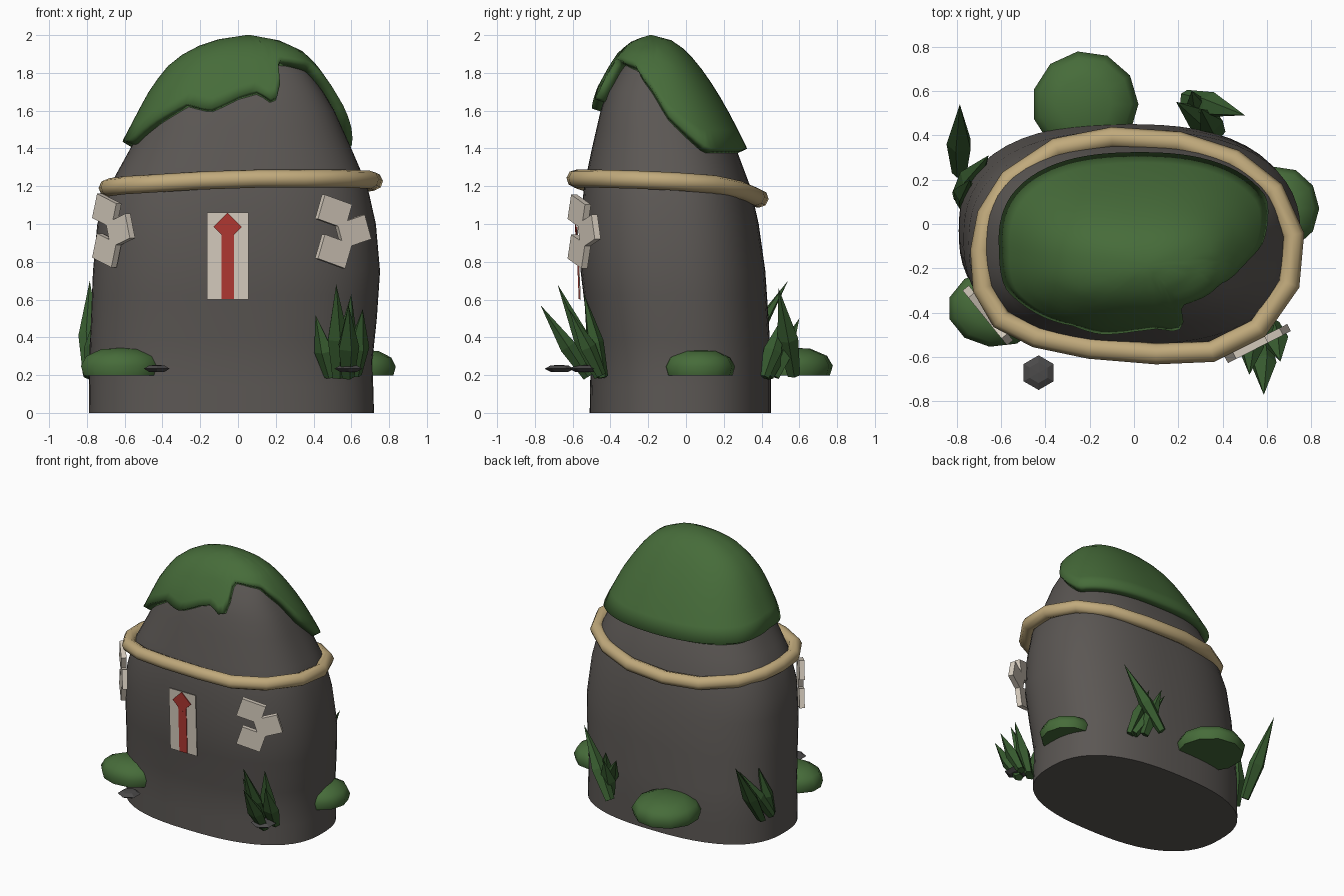
import bpy, bmesh, math
from mathutils import Vector, Matrix

if "Cube" in bpy.data.objects:
    bpy.data.objects.remove(bpy.data.objects["Cube"])


def material(name, r, g, b):
    m = bpy.data.materials.new(name)
    m.diffuse_color = (r, g, b, 1)
    m.use_nodes = True
    m.node_tree.nodes["Principled BSDF"].inputs["Base Color"].default_value = m.diffuse_color
    return m


STONE = material("stone grey", 0.105, 0.095, 0.088)
MOSS = material("moss green", 0.062, 0.15, 0.042)
GRASS = material("grass green", 0.04, 0.11, 0.03)
ROPE = material("straw rope", 0.53, 0.40, 0.20)
PAPER = material("off white paper", 0.68, 0.61, 0.52)
RED = material("faded red", 0.44, 0.04, 0.032)
PEBBLE = material("dark pebble", 0.07, 0.068, 0.068)


def make(name, bm, mat, smooth=None):
    bmesh.ops.recalc_face_normals(bm, faces=bm.faces)
    me = bpy.data.meshes.new(name)
    bm.to_mesh(me)
    bm.free()
    ob = bpy.data.objects.new(name, me)
    bpy.context.collection.objects.link(ob)
    me.materials.append(mat)
    if smooth:
        bpy.ops.object.select_all(action='DESELECT')
        ob.select_set(True)
        bpy.context.view_layer.objects.active = ob
        bpy.ops.object.shade_smooth_by_angle(angle=math.radians(smooth))
    return ob


def loft(bm, rings, bottom=True, top=None):
    """Skin closed rings of points; top is an optional apex point."""
    vs = [[bm.verts.new(p) for p in r] for r in rings]
    n = len(vs[0])
    for a, b in zip(vs, vs[1:]):
        for i in range(n):
            j = (i + 1) % n
            bm.faces.new((a[i], a[j], b[j], b[i]))
    if bottom:
        bm.faces.new(vs[0][::-1])
    if top is not None:
        t = bm.verts.new(top)
        for i in range(n):
            bm.faces.new((vs[-1][i], vs[-1][(i + 1) % n], t))


def lerp_table(table, x):
    for a, b in zip(table, table[1:]):
        if x <= b[0]:
            f = (x - a[0]) / (b[0] - a[0])
            return [p + (q - p) * f for p, q in zip(a[1:], b[1:])]
    return list(table[-1][1:])


# Boulder: z, x min, x max, y min, y max
SECTIONS = [
    (0.0, -.79, .72, -.51, .45), (.28, -.787, .712, -.505, .45),
    (.5, -.778, .735, -.528, .437), (.75, -.768, .752, -.558, .42),
    (1.0, -.745, .73, -.558, .385), (1.2, -.68, .685, -.54, .34),
    (1.4, -.57, .60, -.498, .265), (1.6, -.465, .51, -.452, .16),
    (1.7, -.41, .45, -.42, .10), (1.8, -.33, .38, -.365, .03),
    (1.87, -.24, .31, -.32, -.03), (1.92, -.12, .20, -.26, -.09),
    (1.945, .05, .06, -.19, -.18)]
APEX = Vector((.055, -.185, 1.947))


def boulder_point(deg, z):
    x0, x1, y0, y1 = lerp_table(SECTIONS, z)
    c, s = math.cos(math.radians(deg)), math.sin(math.radians(deg))
    k = (abs(c) ** 2.5 + abs(s) ** 2.5) ** (-1 / 2.5)
    return Vector(((x0 + x1) / 2 + c * k * (x1 - x0) / 2,
                   (y0 + y1) / 2 + s * k * (y1 - y0) / 2, z))


bm = bmesh.new()
levels = [s[0] for s in SECTIONS]
levels = sorted(levels + [(a + b) / 2 for a, b in zip(levels, levels[1:])])
loft(bm, [[boulder_point(i * 6, z) for i in range(60)] for z in levels], top=APEX)
make("boulder", bm, STONE, 50)

# Moss cap: follows the boulder above a ragged edge (angle, z)
EDGE = [(0, 1.65), (8, 1.55), (30, 1.375), (90, 1.375), (150, 1.39), (180, 1.42),
        (203, 1.42), (220, 1.53), (236, 1.62), (251, 1.59), (268, 1.66), (282, 1.69),
        (287, 1.64), (294, 1.66), (297, 1.75), (301, 1.84), (312, 1.835),
        (335, 1.81), (355, 1.70), (360, 1.65)]
bm = bmesh.new()
rings = []
for k in range(9):
    f = 1 - (1 - k / 9) ** 1.6
    ring = []
    for i in range(90):
        e = lerp_table(EDGE, i * 4)[0]
        ring.append(boulder_point(i * 4, e + (1.94 - e) * f))
    rings.append(ring)
loft(bm, rings, bottom=False, top=APEX)
cap = make("moss_cap", bm, MOSS, 50)
mod = cap.modifiers.new("thickness", 'SOLIDIFY')
mod.thickness, mod.offset = .055, 1

# Rope ring
path = [(-.69, -.12, 1.19), (-.68, -.29, 1.195), (-.6, -.43, 1.205), (-.44, -.51, 1.215),
        (-.2, -.56, 1.23), (.1, -.585, 1.24), (.35, -.575, 1.24), (.56, -.47, 1.24),
        (.70, -.27, 1.235), (.72, -.05, 1.225), (.63, .15, 1.21), (.45, .29, 1.18),
        (.2, .37, 1.145), (-.1, .39, 1.135), (-.35, .34, 1.14), (-.56, .2, 1.16),
        (-.66, .04, 1.18)]
cu = bpy.data.curves.new("rope", 'CURVE')
cu.dimensions = '3D'
cu.bevel_depth, cu.bevel_resolution = .048, 2
sp = cu.splines.new('POLY')
sp.points.add(len(path) - 1)
for p, co in zip(sp.points, path):
    p.co = (*co, 1)
sp.use_cyclic_u = True
sp.use_smooth = True
cu.materials.append(ROPE)
rope = bpy.data.objects.new("rope_ring", cu)
bpy.context.collection.objects.link(rope)


# Paper label with stripe and diamond
def plate(name, pts, mat, lift):
    bm = bmesh.new()
    layers = []
    for d in (0, -.006):
        layers.append([(x, -.557 - (z - .6) * .04 - lift + d, z) for x, z in pts])
    loft(bm, layers)
    bm.faces.new([bm.verts[:][i] for i in range(len(pts), 2 * len(pts))])
    make(name, bm, mat)


def rect(x0, x1, z0, z1):
    return [(x0, z0), (x1, z0), (x1, z1), (x0, z1)]


plate("paper_label", rect(-.165, .055, .6, 1.06), PAPER, 0)
plate("label_stripe", rect(-.087, -.022, .602, .985), RED, .005)
plate("label_diamond", [(-.055, .91), (.02, .985), (-.055, 1.06), (-.13, .985)], RED, .009)


# Folded paper streamers: three overlapping tilted panels each
def streamer(name, loc, yaw):
    bm = bmesh.new()
    base = Matrix.Translation(loc) @ Matrix.Rotation(math.radians(yaw), 4, 'Z')
    for u, v, tilt in ((-.055, .105, 18), (.06, 0, -17), (-.055, -.105, 18)):
        m = base @ Matrix.Translation((u, 0, v)) @ Matrix.Rotation(math.radians(tilt), 4, 'Y')
        bmesh.ops.create_cube(bm, size=1, matrix=m @ Matrix.Diagonal((.17, .036, .135, 1)))
    make(name, bm, PAPER)


streamer("streamer_right", (.555, -.54, .96), 27)
streamer("streamer_left", (-.66, -.41, .965), -51)


# Flat-bottomed bushes
def bush(name, x, y, rx, ry, h):
    bm = bmesh.new()
    rings = []
    for r, z in ((.93, 0), (1, .35), (.87, .7), (.5, .95)):
        rings.append([(x + rx * r * math.cos(i * math.tau / 11),
                       y + ry * r * math.sin(i * math.tau / 11), .197 + h * z)
                      for i in range(11)])
    loft(bm, rings, top=(x, y, .197 + h))
    make(name, bm, MOSS, 60)


bush("bush_left", -.62, -.38, .22, .175, .147)
bush("bush_right", .655, .07, .18, .19, .137)
bush("bush_back", -.22, .54, .24, .24, .15)


# Grass tufts: leaf-shaped five-sided blades
def tuft(name, blades):
    bm = bmesh.new()
    for base, tip in blades:
        base, tip = Vector(base), Vector(tip)
        axis = tip - base
        q = axis.to_track_quat('Z', 'Y')
        rings = []
        for t, r in ((0, .036), (.42, .06)):
            rings.append([base + axis * t + q @ Vector((r * math.cos(i * math.tau / 5),
                          .75 * r * math.sin(i * math.tau / 5), 0)) for i in range(5)])
        loft(bm, rings, top=tip)
    make(name, bm, GRASS)


tuft("grass_front_right", [((.53, -.46, .19), (.52, -.68, .68)),
                           ((.58, -.52, .19), (.585, -.77, .57)),
                           ((.62, -.45, .2), (.66, -.62, .55)),
                           ((.49, -.44, .19), (.41, -.53, .52)),
                           ((.56, -.44, .19), (.6, -.54, .63))])
tuft("grass_left", [((-.785, .23, .2), (-.785, .54, .70)),
                    ((-.79, .12, .19), (-.655, .31, .55)),
                    ((-.77, .09, .19), (-.74, .2, .56))])
tuft("grass_back_right", [((.23, .57, .2), (.5, .49, .66)),
                          ((.36, .43, .19), (.19, .55, .5)),
                          ((.38, .41, .19), (.3, .52, .52)),
                          ((.3, .47, .19), (.26, .6, .5))])


# Flat hexagonal pebbles
def pebble(name, x, y, r):
    bm = bmesh.new()

    def hexagon(s, z):
        return [(x + r * s * math.sin(i * math.pi / 3),
                 y + r * s * math.cos(i * math.pi / 3), z) for i in range(6)][::-1]
    loft(bm, [hexagon(.6, .217), hexagon(1, .234), hexagon(.6, .251)], top=(x, y, .254))
    make(name, bm, PEBBLE)


pebble("pebble_left", -.43, -.67, .078)
pebble("pebble_right", .585, -.535, .085)
